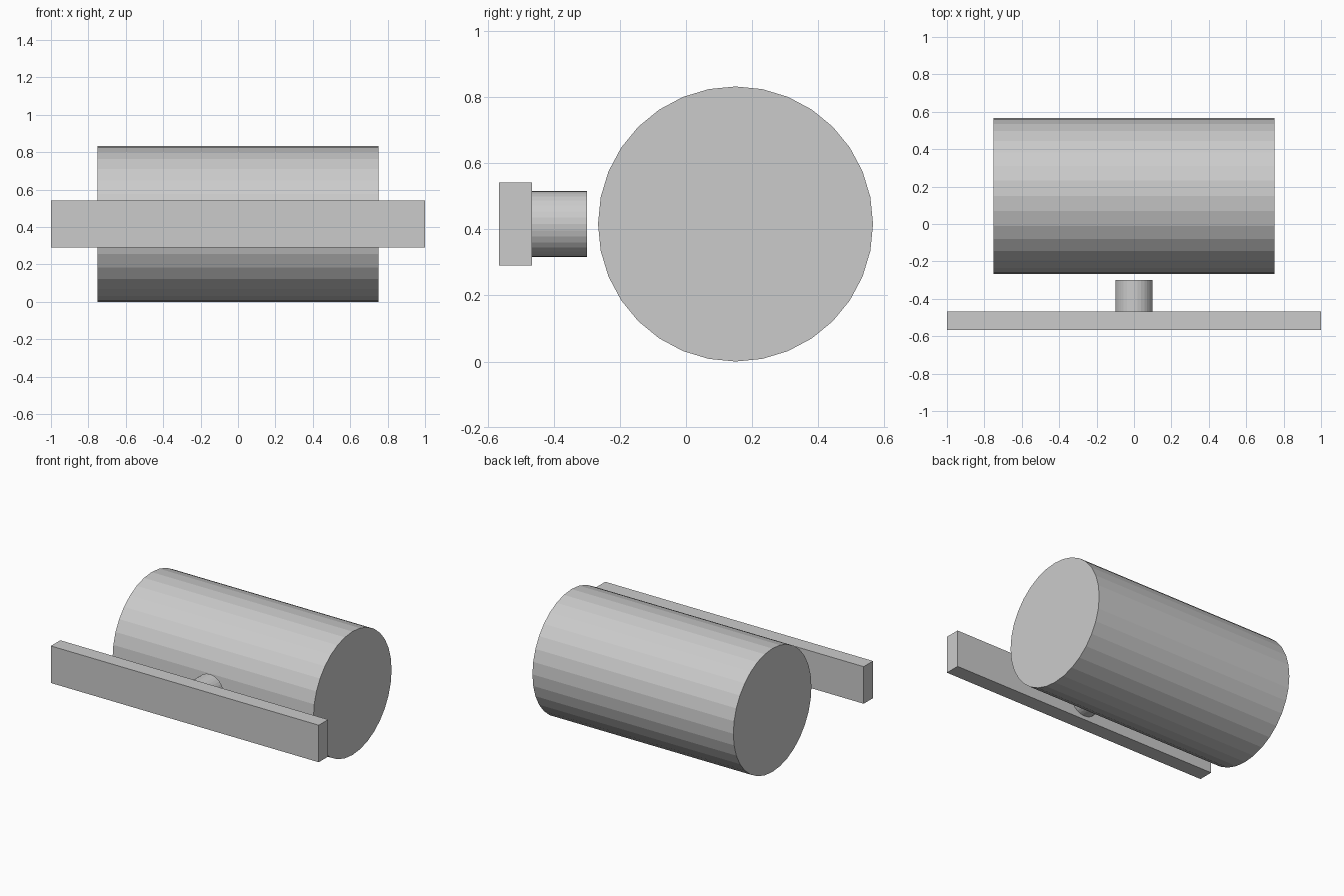
import bpy
from math import pi

if "Cube" in bpy.data.objects:
    bpy.data.objects.remove(bpy.data.objects["Cube"])

R = 0.4165   # drum radius, also the height of every part's centre


def cylinder(name, radius, length, loc, rot):
    bpy.ops.mesh.primitive_cylinder_add(vertices=32, radius=radius, depth=length,
                                        location=loc, rotation=rot)
    bpy.context.object.name = name


# Large drum lying along x
cylinder("drum", R, 1.5, (0, 0.15, R), (0, pi / 2, 0))

# Short peg between the bar and the drum, stopping just short of the drum
cylinder("peg", 0.1, 0.167, (0, -0.3835, R), (pi / 2, 0, 0))

# Long flat front bar
bpy.ops.mesh.primitive_cube_add(size=1, location=(0, -0.517, R))
bar = bpy.context.object
bar.name = "front_bar"
bar.scale = (2, 0.1, 0.25)
